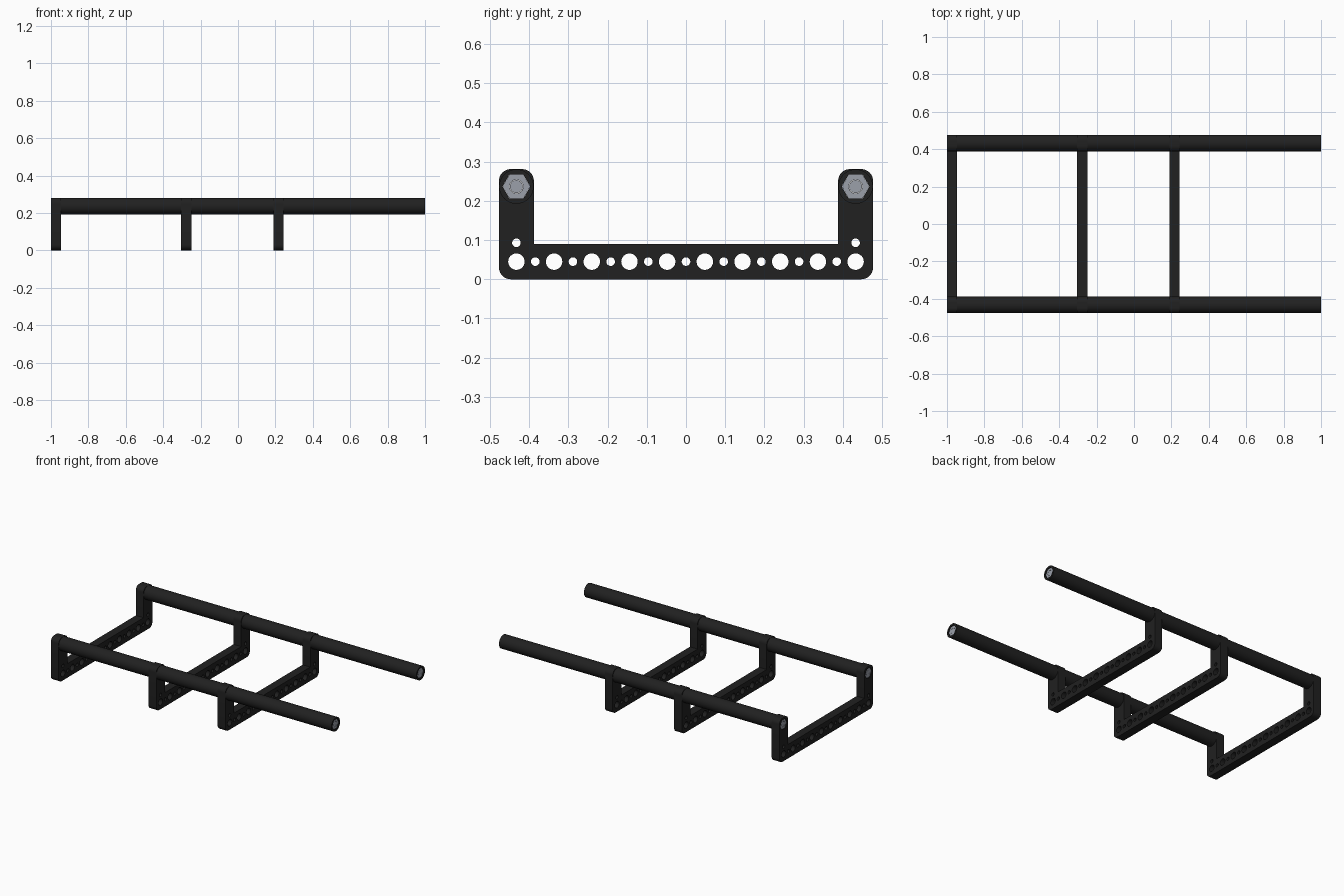
import bpy, bmesh
from math import sin, cos, pi, radians
from mathutils import Matrix, Vector

if "Cube" in bpy.data.objects:
    bpy.data.objects.remove(bpy.data.objects["Cube"])


def material(name, colour):
    m = bpy.data.materials.new(name)
    m.use_nodes = True
    m.diffuse_color = (*colour, 1)
    m.node_tree.nodes["Principled BSDF"].inputs["Base Color"].default_value = (*colour, 1)
    return m


black = material("matte black", (0.015, 0.015, 0.015))
steel = material("grey steel", (0.33, 0.35, 0.40))

ARM_Y, RAIL_Z = 0.4325, 0.2365     # rail axis
HALF, BASE = 0.0445, 0.09          # arm half width, crossbar height
THICK, HEX_R = 0.055, 0.0355


def ring(y, z, r, n=32):
    return [(y + r * cos(2 * pi * i / n), z + r * sin(2 * pi * i / n)) for i in range(n)]


def rounded(corners, steps=8):
    """Outline from (y, z, radius) corners, each filleted with an arc."""
    pts = []
    for i, (y, z, r) in enumerate(corners):
        p = Vector((y, z))
        if r == 0:
            pts.append((y, z))
            continue
        a = (Vector(corners[i - 1][:2]) - p).normalized() * r
        b = (Vector(corners[(i + 1) % len(corners)][:2]) - p).normalized() * r
        for k in range(steps + 1):
            t = pi / 2 * k / steps
            pts.append(tuple(p + a * (1 - sin(t)) + b * (1 - cos(t))))
    return pts


def extrude(name, loops, x0, x1, mat):
    """Solid with a y-z cross-section (outline plus holes) between x0 and x1."""
    cu = bpy.data.curves.new(name, 'CURVE')
    cu.dimensions, cu.fill_mode = '2D', 'BOTH'
    cu.extrude = (x1 - x0) / 2
    for loop in loops:
        s = cu.splines.new('POLY')
        s.points.add(len(loop) - 1)
        for pt, (y, z) in zip(s.points, loop):
            pt.co = (y, z, 0, 1)
        s.use_cyclic_u = True
    temp = bpy.data.objects.new(name + "_profile", cu)
    me = bpy.data.meshes.new_from_object(temp)
    bpy.data.objects.remove(temp)

    # Stand the section up along x
    turn = Matrix(((0, 0, 1, (x0 + x1) / 2), (1, 0, 0, 0), (0, 1, 0, 0), (0, 0, 0, 1)))
    bm = bmesh.new()
    bm.from_mesh(me)
    bm.transform(turn)
    bmesh.ops.remove_doubles(bm, verts=bm.verts, dist=1e-5)
    bmesh.ops.recalc_face_normals(bm, faces=bm.faces)
    for f in bm.faces:
        f.smooth = True
    bm.to_mesh(me)
    bm.free()
    me.set_sharp_from_angle(angle=radians(30))
    me.name = name
    me.materials.clear()
    me.materials.append(mat)
    ob = bpy.data.objects.new(name, me)
    bpy.context.collection.objects.link(ob)
    return ob


# U-shaped brackets with a row of alternating large and small holes
out, inn, top, r = ARM_Y + HALF, ARM_Y - HALF, RAIL_Z + HALF, 0.03
outline = rounded([(-out, 0, r), (out, 0, r), (out, top, r), (inn, top, r),
                   (inn, BASE, 0), (-inn, BASE, 0), (-inn, top, r), (-out, top, r)])
holes = []
for i in range(19):
    y = -ARM_Y + i * ARM_Y / 9
    holes.append(ring(y, BASE / 2, 0.011 if i % 2 else 0.021))
for side in (-1, 1):
    holes.append(ring(side * ARM_Y, 0.093, 0.011))
    holes.append(ring(side * ARM_Y, RAIL_Z, HEX_R, 6))

for name, x in (("end_bracket", -1), ("middle_bracket", -0.304), ("front_bracket", 0.189)):
    extrude(name, [outline] + holes, x, x + THICK, black)

# Tubular rails, with a nut and threaded stud sunk in each end
for side, label in ((-1, "right"), (1, "left")):
    y = side * ARM_Y
    socket = ring(y, RAIL_Z, HEX_R, 6)
    extrude(label + "_rail", [ring(y, RAIL_Z, 0.044, 48), socket], -1 + THICK, 1, black)
    for end, x in (("rear", -0.97), ("front", 0.97)):
        nut = [ring(y, RAIL_Z, HEX_R - 0.0003, 6), ring(y, RAIL_Z, 0.0175)]
        extrude(f"{label}_{end}_nut", nut, x - 0.024, x + 0.024, steel)
        extrude(f"{label}_{end}_stud", [ring(y, RAIL_Z, 0.0165)], x - 0.024, x + 0.024, steel)
